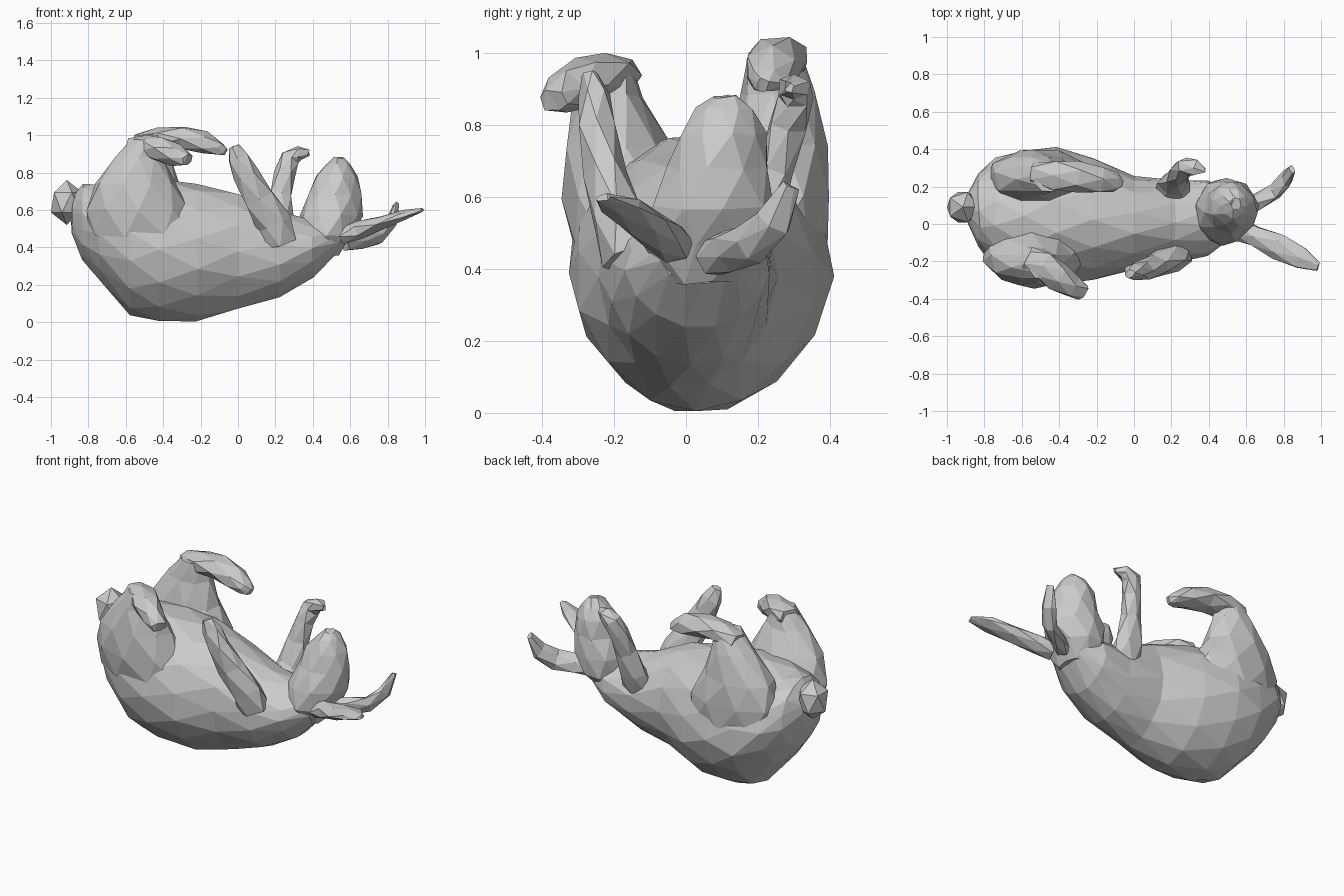
import bpy, bmesh, math, random
from mathutils import Vector

random.seed(4)


def loft(name, rings, sides, side=(0, 1, 0), axis=None, jitter=0.006):
    """Faceted skin through rings of (x, y, z, half width along side, other half width)."""
    bm = bmesh.new()
    pts = [Vector(r[:3]) for r in rings]
    loops = []
    for i, r in enumerate(rings):
        t = Vector(axis) if axis else pts[min(i + 1, len(pts) - 1)] - pts[max(i - 1, 0)]
        t.normalize()
        u = Vector(side) - t * t.dot(Vector(side))
        u.normalize()
        v = t.cross(u)
        loop = []
        for k in range(sides):
            a = 2 * math.pi * (k + 0.5 * (i % 2)) / sides
            n = Vector([random.uniform(-jitter, jitter) for _ in range(3)])
            loop.append(bm.verts.new(pts[i] + u * r[3] * math.cos(a) + v * r[4] * math.sin(a) + n))
        loops.append(loop)
    for i, (a, b) in enumerate(zip(loops, loops[1:])):
        for k in range(sides):
            m = (k + 1) % sides
            if i % 2 == 0:
                bm.faces.new((a[k], a[m], b[k]))
                bm.faces.new((a[m], b[m], b[k]))
            else:
                bm.faces.new((a[k], a[m], b[m]))
                bm.faces.new((a[k], b[m], b[k]))
    bm.faces.new(loops[0][::-1])
    bm.faces.new(loops[-1])
    bmesh.ops.triangulate(bm, faces=[f for f in bm.faces if len(f.verts) > 4])
    bmesh.ops.recalc_face_normals(bm, faces=bm.faces)
    mesh = bpy.data.meshes.new(name)
    bm.to_mesh(mesh)
    bm.free()
    ob = bpy.data.objects.new(name, mesh)
    bpy.context.collection.objects.link(ob)
    return ob


# Body lying on its back, from rump to neck
body = loft("body", [
    (-0.89, 0.08, 0.57, 0.08, 0.10), (-0.83, 0.07, 0.54, 0.20, 0.20),
    (-0.74, 0.06, 0.48, 0.29, 0.26), (-0.58, 0.04, 0.405, 0.36, 0.365),
    (-0.42, 0.04, 0.385, 0.37, 0.385), (-0.22, 0.025, 0.37, 0.335, 0.365),
    (0.0, 0.005, 0.38, 0.25, 0.31), (0.22, 0.01, 0.36, 0.225, 0.225),
    (0.40, 0.035, 0.39, 0.20, 0.155), (0.52, 0.05, 0.44, 0.13, 0.085)],
    14, axis=(1, 0, 0))
# Narrow the back that lies on the floor
for v in body.data.vertices:
    if v.co.z < 0.35:
        v.co.y = 0.04 + (v.co.y - 0.04) * (1 - 0.35 * (0.35 - v.co.z))

# Head pointing upward, nose at the top
loft("head", [
    (0.46, 0.05, 0.36, 0.10, 0.09), (0.47, 0.06, 0.46, 0.18, 0.14),
    (0.495, 0.075, 0.57, 0.175, 0.17), (0.52, 0.09, 0.68, 0.145, 0.14),
    (0.525, 0.105, 0.775, 0.12, 0.115), (0.535, 0.11, 0.845, 0.08, 0.07),
    (0.545, 0.11, 0.88, 0.035, 0.03)],
    9, axis=(0, 0, 1))

# Thighs folded up from the rump
loft("thigh_near", [
    (-0.50, -0.13, 0.46, 0.19, 0.30), (-0.53, -0.17, 0.60, 0.175, 0.28),
    (-0.545, -0.19, 0.74, 0.145, 0.22), (-0.53, -0.215, 0.88, 0.095, 0.125),
    (-0.51, -0.22, 0.98, 0.07, 0.06)],
    9, axis=(0, 0, 1))
loft("thigh_far", [
    (-0.48, 0.20, 0.44, 0.19, 0.30), (-0.51, 0.24, 0.60, 0.17, 0.28),
    (-0.53, 0.25, 0.74, 0.14, 0.22), (-0.50, 0.255, 0.89, 0.105, 0.135),
    (-0.46, 0.25, 1.0, 0.075, 0.075)],
    9, axis=(0, 0, 1))

# Hind feet curling over the belly
loft("hind_foot_near", [
    (-0.57, -0.18, 0.94, 0.06, 0.05), (-0.49, -0.22, 0.94, 0.08, 0.065),
    (-0.41, -0.28, 0.92, 0.08, 0.07), (-0.33, -0.33, 0.89, 0.065, 0.06),
    (-0.27, -0.37, 0.87, 0.045, 0.035)], 6)
loft("hind_foot_far", [
    (-0.54, 0.27, 0.95, 0.06, 0.06), (-0.42, 0.26, 0.985, 0.085, 0.06),
    (-0.30, 0.25, 0.985, 0.085, 0.065), (-0.18, 0.235, 0.96, 0.08, 0.06),
    (-0.10, 0.22, 0.925, 0.055, 0.035), (-0.07, 0.21, 0.91, 0.02, 0.02)], 6)

# Front legs held up
loft("front_leg_near", [
    (0.22, -0.16, 0.43, 0.08, 0.10), (0.19, -0.19, 0.53, 0.075, 0.10),
    (0.11, -0.225, 0.66, 0.06, 0.085), (0.045, -0.245, 0.79, 0.055, 0.07),
    (0.0, -0.255, 0.88, 0.045, 0.06), (-0.02, -0.265, 0.94, 0.025, 0.025)], 6)
loft("front_leg_far", [
    (0.20, 0.15, 0.43, 0.08, 0.10), (0.21, 0.21, 0.55, 0.065, 0.085),
    (0.23, 0.25, 0.68, 0.055, 0.06), (0.25, 0.285, 0.80, 0.055, 0.055),
    (0.28, 0.31, 0.88, 0.05, 0.055), (0.33, 0.30, 0.905, 0.045, 0.04),
    (0.38, 0.285, 0.905, 0.015, 0.015)], 6)

# Ears trailing behind the head
loft("ear_near", [
    (0.56, -0.03, 0.465, 0.06, 0.05), (0.65, -0.065, 0.49, 0.06, 0.05),
    (0.77, -0.12, 0.53, 0.07, 0.037), (0.89, -0.18, 0.575, 0.066, 0.024),
    (0.985, -0.23, 0.60, 0.025, 0.008)], 6, jitter=0.004)
loft("ear_far", [
    (0.57, 0.07, 0.43, 0.055, 0.05), (0.66, 0.12, 0.45, 0.06, 0.04),
    (0.755, 0.175, 0.465, 0.06, 0.037), (0.815, 0.24, 0.53, 0.055, 0.03),
    (0.845, 0.29, 0.63, 0.025, 0.015)], 6, side=(0.3, -0.4, 1), jitter=0.004)

# Round tail
bpy.ops.mesh.primitive_ico_sphere_add(subdivisions=1, radius=1, location=(-0.915, 0.09, 0.64))
tail = bpy.context.object
tail.name = "tail"
tail.scale = (0.095, 0.095, 0.12)
